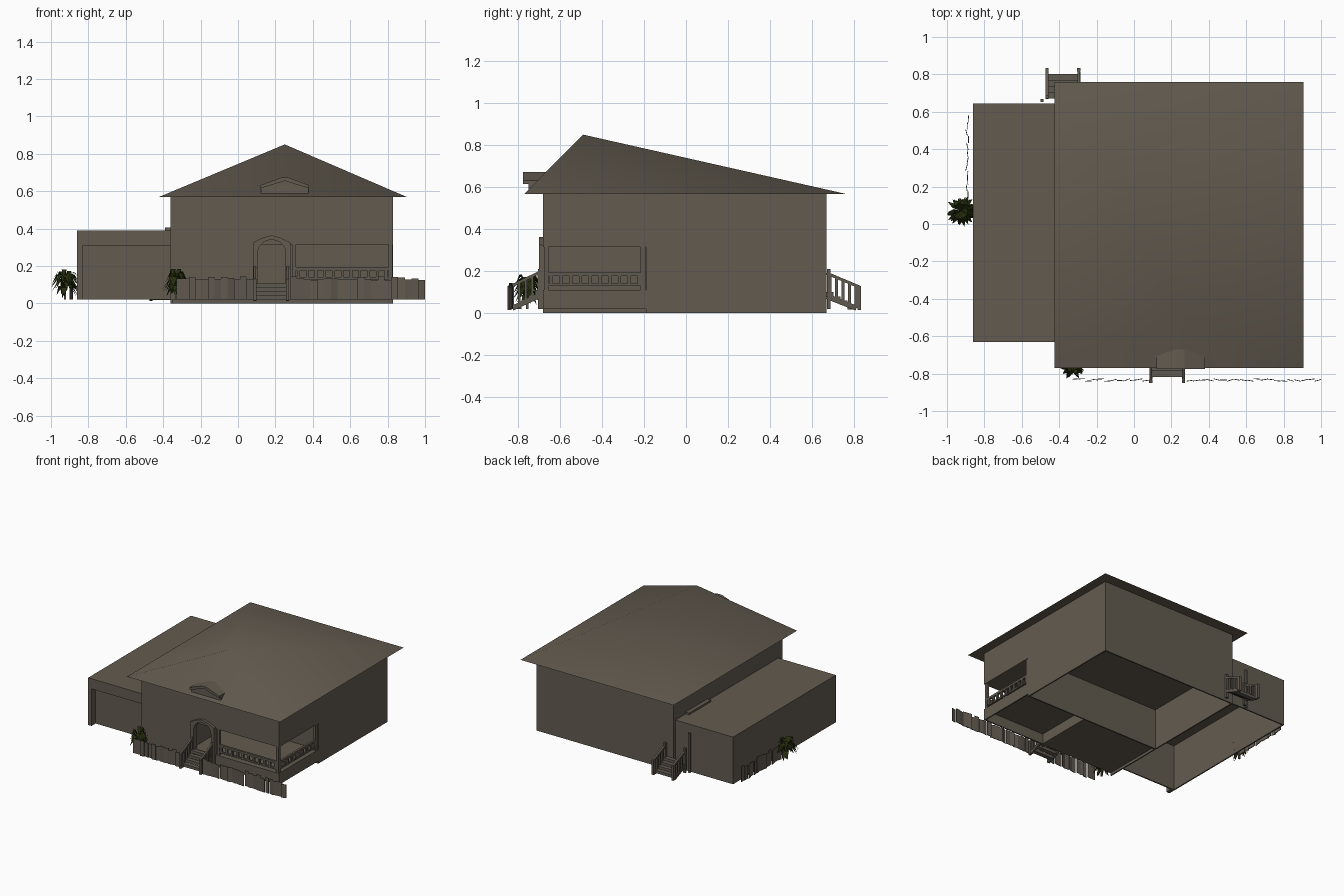
import bpy, bmesh, math, random
from mathutils import Vector

random.seed(4)
if "Cube" in bpy.data.objects:
    bpy.data.objects.remove(bpy.data.objects["Cube"])


def material(name, rgb):
    m = bpy.data.materials.new(name)
    m.use_nodes = True
    m.diffuse_color = (*rgb, 1)
    m.node_tree.nodes["Principled BSDF"].inputs["Base Color"].default_value = (*rgb, 1)
    return m


PLASTER = material("taupe plaster", (0.125, 0.105, 0.08))
WOOD = material("taupe wood", (0.118, 0.1, 0.078))
LEAF = material("dark green leaf", (0.018, 0.026, 0.004))


def finish(name, bm, mat):
    bmesh.ops.recalc_face_normals(bm, faces=bm.faces)
    me = bpy.data.meshes.new(name)
    bm.to_mesh(me)
    bm.free()
    me.materials.append(mat)
    ob = bpy.data.objects.new(name, me)
    bpy.context.collection.objects.link(ob)
    return ob


def add_box(bm, x, y, z):
    """Axis-aligned box from (low, high) pairs."""
    made = bmesh.ops.create_cube(bm, size=1)["verts"]
    for v in made:
        v.co = [r[0] + (c + 0.5) * (r[1] - r[0]) for r, c in zip((x, y, z), v.co)]


def add_beam(bm, p, q, w):
    """Square bar from p to q."""
    p, q = Vector(p), Vector(q)
    d = q - p
    rot = d.to_track_quat("Z", "Y")
    for v in bmesh.ops.create_cube(bm, size=1)["verts"]:
        v.co = (p + q) / 2 + rot @ Vector((v.co.x * w, v.co.y * w, v.co.z * d.length))


def box(name, x, y, z, mat=PLASTER):
    bm = bmesh.new()
    add_box(bm, x, y, z)
    return finish(name, bm, mat)


def extrude(name, outline, y0, y1, mat=PLASTER):
    """Outline in x and z, pushed from y0 to y1."""
    bm = bmesh.new()
    face = bm.faces.new([bm.verts.new((x, y0, z)) for x, z in outline])
    new = bmesh.ops.extrude_face_region(bm, geom=[face])["geom"]
    bmesh.ops.translate(bm, vec=(0, y1 - y0, 0),
                        verts=[g for g in new if isinstance(g, bmesh.types.BMVert)])
    return finish(name, bm, mat)


def cut(target, name, x, y, z):
    cutter = box(name, x, y, z)
    cutter.hide_render = True
    cutter.hide_set(True)
    mod = target.modifiers.new(name, "BOOLEAN")
    mod.operation, mod.object, mod.solver = "DIFFERENCE", cutter, "EXACT"


# House body with the corner porch carved out and an open underside
house = box("house_walls", (-0.36, 0.83), (-0.68, 0.67), (0, 0.57))
cut(house, "porch_cutter", (0.08, 0.9), (-0.75, -0.19), (0.11, 0.315))
cut(house, "front_base_cutter", (-0.35, 0.9), (-0.75, -0.19), (-0.05, 0.02))
cut(house, "under_porch_cutter", (0.29, 0.82), (-0.67, -0.2), (-0.06, 0.1))
cut(house, "rear_room_cutter", (-0.35, 0.82), (-0.18, 0.66), (-0.07, 0.32))

# Hollow garage wing with the recessed front
garage = box("garage_walls", (-0.86, -0.355), (-0.63, 0.645), (0.02, 0.39))
cut(garage, "garage_door_cutter", (-0.83, -0.362), (-0.7, -0.58), (0, 0.31))
cut(garage, "garage_room_cutter", (-0.85, -0.365), (-0.57, 0.635), (-0.02, 0.38))
box("garage_roof_vent", (-0.39, -0.36), (0.25, 0.52), (0.385, 0.405))

# Hipped roof with an off-centre peak, softly shaded over its hips
bm = bmesh.new()
eave = [bm.verts.new((x, y, 0.568)) for x, y in
        ((-0.425, -0.77), (0.905, -0.77), (0.905, 0.76), (-0.425, 0.76))]
peak = bm.verts.new((0.25, -0.49, 0.85))
soffit = bm.faces.new(eave)
for i in range(4):
    bm.faces.new((eave[i], eave[(i + 1) % 4], peak)).smooth = True
for edge in soffit.edges:
    edge.smooth = False
finish("roof", bm, PLASTER)

# Small gabled dormer
extrude("dormer_wall", [(0.122, 0.582), (0.378, 0.582), (0.378, 0.62), (0.25, 0.655),
                        (0.122, 0.62)], -0.75, -0.66)
extrude("dormer_roof", [(0.12, 0.615), (0.25, 0.655), (0.38, 0.615), (0.38, 0.632),
                        (0.27, 0.672), (0.23, 0.672), (0.12, 0.632)], -0.775, -0.67)

# Arched entry portal
inner = [(0.18 + 0.075 * math.cos(a), 0.27 + 0.07 * math.sin(a))
         for a in [math.pi * i / 10 for i in range(11)]]
extrude("entry_portal", [(0.08, 0.02), (0.08, 0.325), (0.13, 0.35), (0.17, 0.362), (0.19, 0.362),
                         (0.23, 0.35), (0.28, 0.325), (0.28, 0.02), (0.255, 0.02)]
        + inner + [(0.105, 0.02)], -0.7, -0.66)


def railing(name, p, q, height, count, w=0.012):
    """Two rails and balusters between foot points p and q."""
    bm = bmesh.new()
    p, q, up = Vector(p), Vector(q), Vector((0, 0, height))
    add_beam(bm, p, q, w)
    add_beam(bm, p + up, q + up, w * 1.4)
    for i in range(count):
        foot = p.lerp(q, (i + 0.5) / count)
        add_beam(bm, foot, foot + up, w * 1.3)
    return finish(name, bm, WOOD)


# Porch railings and posts
railing("porch_front_railing", (0.3, -0.665, 0.135), (0.815, -0.665, 0.135), 0.05, 11)
railing("porch_side_railing", (0.815, -0.665, 0.135), (0.815, -0.2, 0.135), 0.05, 10)
for name, x, y in (("inner_porch_post", 0.3, -0.665), ("corner_porch_post", 0.815, -0.665),
                   ("rear_porch_post", 0.815, -0.205)):
    box(name, (x - 0.011, x + 0.011), (y - 0.011, y + 0.011), (0.105, 0.32), WOOD)


def stairs(name, x0, x1, wall, side, top):
    """Steps leaving the wall toward side (-1 front, 1 back), with railings."""
    bm = bmesh.new()
    for i in range(4):
        near, far = wall + side * 0.033 * i, wall + side * 0.033 * (i + 1)
        z = top - (top - 0.02) * i / 4
        add_box(bm, (x0, x1), sorted((near, far)), (z - 0.022, z))
    for x in (x0, x1):
        add_beam(bm, (x, wall, top - 0.025), (x, wall + side * 0.14, 0.02), 0.016)
        add_beam(bm, (x, wall + side * 0.155, 0.015), (x, wall + side * 0.155, 0.13), 0.018)
        add_beam(bm, (x, wall + side * 0.01, 0.02), (x, wall + side * 0.01, 0.21), 0.018)
    finish(name, bm, WOOD)
    for x, label in ((x0, "right"), (x1, "left")):
        railing(name + "_" + label + "_railing", (x, wall, top - 0.01),
                (x, wall + side * 0.155, 0.025), 0.1, 5, 0.01)


stairs("front_stairs", 0.09, 0.265, -0.685, -1, 0.11)
stairs("back_stairs", -0.465, -0.295, 0.67, 1, 0.1)
box("back_pole", (-0.5, -0.485), (0.652, 0.667), (0.02, 0.33), WOOD)


def fence(name, p, q, boards):
    """Row of thin uneven boards."""
    bm = bmesh.new()
    p, q = Vector(p), Vector(q)
    along = (q - p) / boards
    side = along.cross(Vector((0, 0, 1))).normalized()
    for i in range(boards):
        a = p + along * i + side * random.uniform(-0.008, 0.008)
        b = p + along * (i + 1) + side * random.uniform(-0.008, 0.008)
        up = Vector((0, 0, random.uniform(0.105, 0.125)))
        low = [a, b, b + side * 0.004, a + side * 0.004]
        lower = [bm.verts.new(v) for v in low]
        upper = [bm.verts.new(v + up) for v in low]
        bm.faces.new(lower)
        bm.faces.new(upper)
        for k in range(4):
            n = (k + 1) % 4
            bm.faces.new((lower[k], lower[n], upper[n], upper[k]))
    finish(name, bm, WOOD)


fence("front_right_fence", (-0.33, -0.832, 0.02), (0.08, -0.832, 0.02), 12)
fence("front_left_fence", (0.28, -0.832, 0.02), (1.0, -0.832, 0.02), 20)
fence("side_fence", (-0.89, 0.58, 0.02), (-0.89, 0.1, 0.02), 13)


def plant(name, x, y, spread, leaves):
    """Clump of arching blades on a short stem."""
    box(name + "_stem", (x - 0.006, x + 0.006), (y - 0.006, y + 0.006), (0.02, 0.1), WOOD)
    bm = bmesh.new()
    for _ in range(leaves):
        a = random.uniform(0, math.tau)
        out = Vector((math.cos(a), math.sin(a), 0))
        wide = Vector((-out.y, out.x, 0)) * 0.013
        reach, rise = spread * random.uniform(0.6, 1), random.uniform(-0.01, 0.07)
        base = Vector((x, y, random.uniform(0.08, 0.12)))
        mid = base + out * reach * 0.55 + Vector((0, 0, rise))
        tip = base + out * reach + Vector((0, 0, rise - 0.05))
        b, l, r, t = [bm.verts.new(v) for v in (base, mid - wide, mid + wide, tip)]
        bm.faces.new((b, l, r))
        bm.faces.new((l, t, r))
    finish(name, bm, LEAF)


plant("side_plant", -0.925, 0.07, 0.09, 60)
plant("front_plant", -0.33, -0.755, 0.08, 60)
